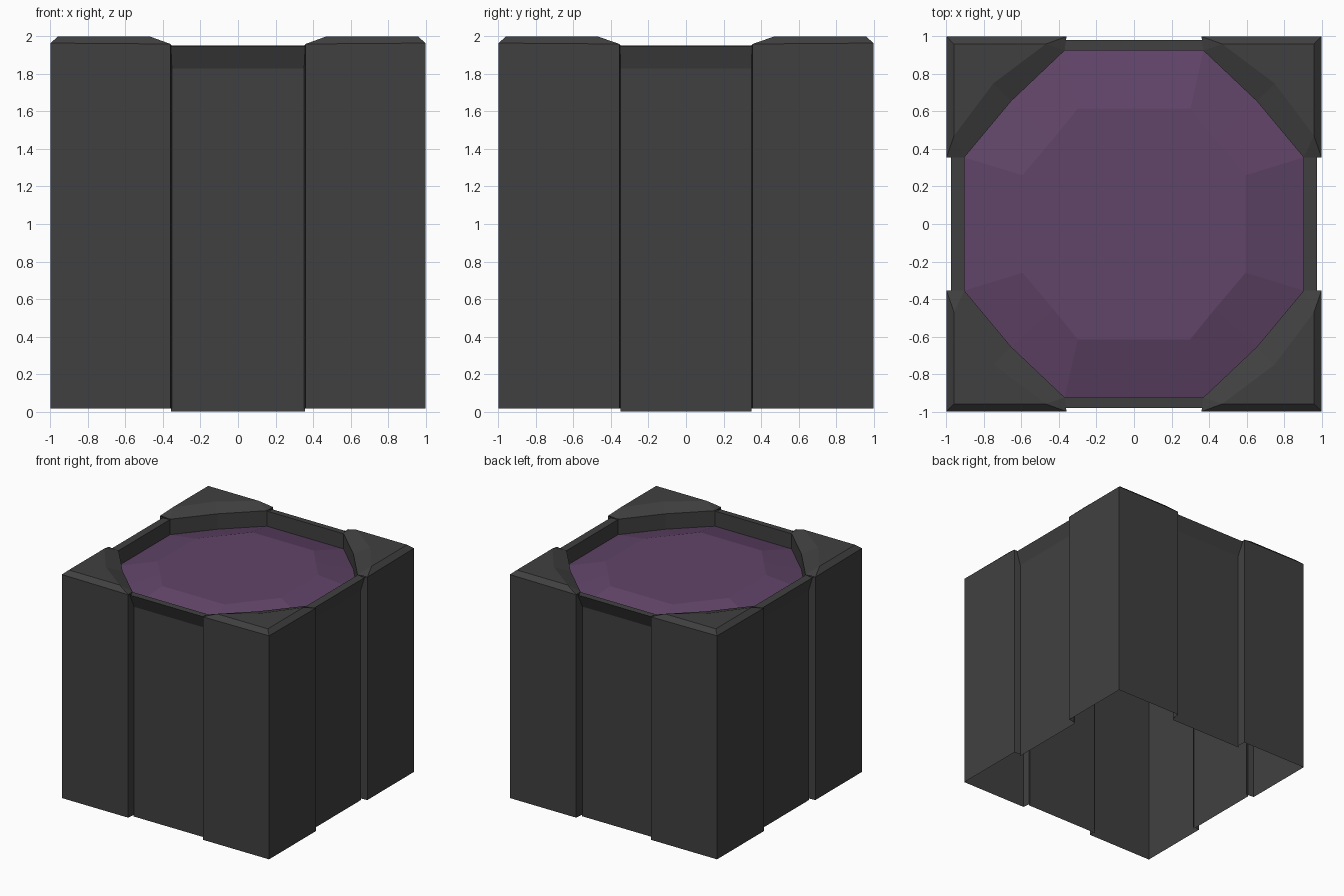
import bpy, math
from mathutils import Matrix

if "Cube" in bpy.data.objects:
    bpy.data.objects.remove(bpy.data.objects["Cube"])


def material(name, col):
    m = bpy.data.materials.new(name)
    m.diffuse_color = (*col, 1)
    m.use_nodes = True
    m.node_tree.nodes["Principled BSDF"].inputs["Base Color"].default_value = m.diffuse_color
    return m


def make(name, verts, faces, mat):
    me = bpy.data.meshes.new(name)
    me.from_pydata(verts, [], faces)
    me.materials.append(mat)
    me.update()
    ob = bpy.data.objects.new(name, me)
    bpy.context.collection.objects.link(ob)
    return ob


gray = material("dark gray", (0.051, 0.051, 0.051))
purple = material("dull purple", (0.118, 0.058, 0.138))

POOL_Z = 1.82
RIM = [(0.37, 0.925), (0.655, 0.655), (0.905, 0.355)]


# Corner pillars: open hollow shells with chamfered tops, mirrored to four corners
def pillar(name, sx, sy):
    verts, faces = [], []

    def face(*pts):
        idx = []
        for x, y, z in pts:
            idx.append(len(verts))
            verts.append((x * sx, y * sy, z))
        faces.append(idx if sx * sy > 0 else idx[::-1])

    A, B, C, D, E = (0.352, 0.925), (0.36, 1), (1, 1), (1, 0.355), (0.93, 0.347)
    top = {A: 1.95, B: 1.96, C: 1.965, D: 1.96, E: 1.95}
    for p, q in ((A, B), (B, C), (C, D), (D, E)):
        face((*q, 0.015), (*p, 0.015), (*p, top[p]), (*q, top[q]))
    b, c, d, m = (0.47, 0.96, 2), (0.96, 0.96, 2), (0.96, 0.47, 2), (0.75, 0.75, 2)
    B, C, D = [(*p, top[p]) for p in (B, C, D)]
    r1, rm, r2 = [(*p, 1.955) for p in RIM]
    l1, lm, l2 = [(*p, POOL_Z) for p in RIM]
    face(b, m, d, c)
    face(b, c, C, B)
    face(d, D, C, c)
    face(r1, rm, m, b)
    face(rm, r2, d, m)
    face(B, r1, b)
    face(D, d, r2)
    face(l1, lm, rm, r1)
    face(lm, l2, r2, rm)
    make(name, verts, faces, gray)


for sx, sx_name in ((-1, "left"), (1, "right")):
    for sy, sy_name in ((-1, "front"), (1, "back")):
        pillar(f"{sy_name}_{sx_name}_pillar", sx, sy)


# Recessed side panels with an overhanging lip and inner basin wall
def panel(name, angle, wall, lip, rim, h, h_top):
    prof = [(wall, 0, h), (wall, 1.83, h), (lip, 1.95, h_top),
            (rim, 1.952, h_top), (rim, POOL_Z, h_top)]
    verts = [(s * w, y, z) for y, z, w in prof for s in (1, -1)]
    faces = [(2 * i, 2 * i + 1, 2 * i + 3, 2 * i + 2) for i in range(4)]
    ob = make(name, verts, faces, gray)
    ob.data.transform(Matrix.Rotation(math.radians(angle), 4, 'Z'))


panel("back_panel", 0, 0.925, 0.98, 0.925, 0.356, 0.371)
panel("front_panel", 180, 0.93, 0.98, 0.925, 0.356, 0.371)
panel("left_panel", 90, 0.94, 0.975, 0.905, 0.35, 0.356)
panel("right_panel", -90, 0.94, 0.975, 0.905, 0.35, 0.356)

# Purple liquid surface: shallow faceted dome inside the octagonal rim
INNER = [(0.30, 0.615), (0.43, 0.455), (0.595, 0.26)]


def ring(pts, z):
    out = []
    for sx, sy in ((1, 1), (1, -1), (-1, -1), (-1, 1)):
        q = [(x * sx, y * sy, z) for x, y in pts]
        out += q if sx * sy > 0 else q[::-1]
    return out[::-1]


outer, inner = ring(RIM, POOL_Z), ring(INNER, POOL_Z + 0.085)
n = len(outer)
faces = [(i, (i + 1) % n, n + (i + 1) % n, n + i) for i in range(n)]
faces.append(tuple(range(n, 2 * n)))
make("liquid_surface", outer + inner, faces, purple)
